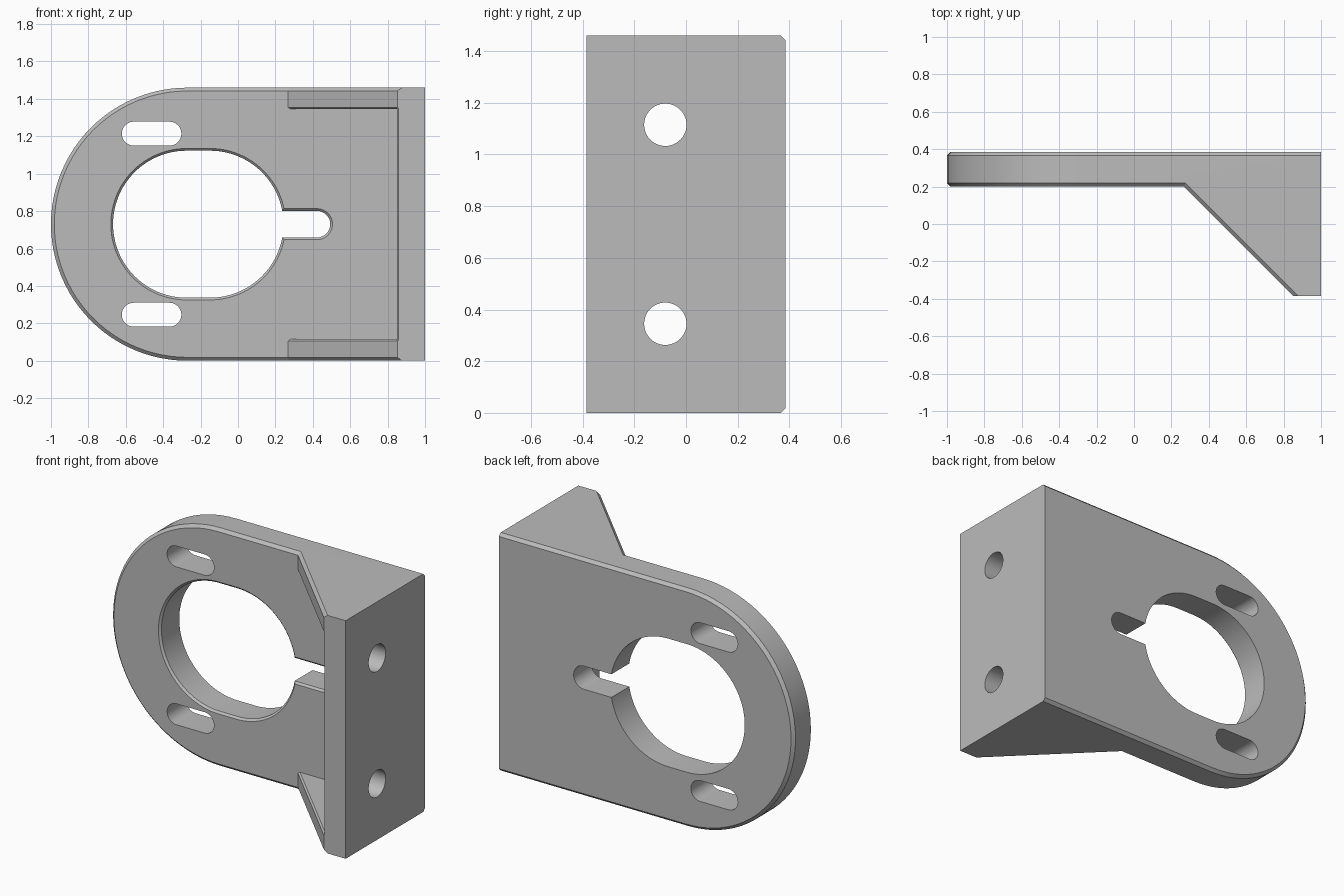
import bpy, bmesh
from math import sin, cos, pi

cube = bpy.data.objects.get("Cube")
if cube:
    bpy.data.objects.remove(cube, do_unlink=True)

H, MID = 1.46, 0.73              # height and its middle
FRONT, BACK = 0.20, 0.385        # plate faces in y
CH = 0.018                       # outer chamfer

grey = bpy.data.materials.new("plain_grey")
grey.use_nodes = True
colour = (0.5, 0.5, 0.5, 1)
grey.diffuse_color = colour
grey.node_tree.nodes["Principled BSDF"].inputs["Base Color"].default_value = colour


def loft(name, rings):
    """Closed solid through matching rings of points."""
    bm = bmesh.new()
    loops = [[bm.verts.new(p) for p in ring] for ring in rings]
    n = len(loops[0])
    for a, b in zip(loops, loops[1:]):
        for i in range(n):
            j = (i + 1) % n
            bm.faces.new((a[i], a[j], b[j], b[i]))
    bm.faces.new(loops[0])
    bm.faces.new(loops[-1])
    bmesh.ops.recalc_face_normals(bm, faces=bm.faces)
    mesh = bpy.data.meshes.new(name)
    bm.to_mesh(mesh)
    bm.free()
    mesh.materials.append(grey)
    obj = bpy.data.objects.new(name, mesh)
    bpy.context.collection.objects.link(obj)
    return obj


def combine(target, tool, operation):
    """Apply a boolean and discard the tool."""
    tool.hide_render = True
    mod = target.modifiers.new("combine", 'BOOLEAN')
    mod.operation, mod.object, mod.solver = operation, tool, 'EXACT'
    bpy.context.view_layer.objects.active = target
    bpy.ops.object.modifier_apply(modifier=mod.name)
    bpy.data.objects.remove(tool, do_unlink=True)


def arc(cx, cz, r, start, end, n=48):
    return [(cx + r * cos(start + (end - start) * i / n),
             cz + r * sin(start + (end - start) * i / n)) for i in range(n + 1)]


def plate_ring(y, inset):
    outline = arc(-0.27, MID, MID - inset, pi / 2, 3 * pi / 2)
    outline += [(1, inset), (1, H - inset)]
    return [(x, y, z) for x, z in outline]


def slot_ring(x0, x1, z, r, y):
    outline = arc(x0, z, r, pi / 2, 3 * pi / 2) + arc(x1, z, r, -pi / 2, pi / 2)
    return [(x, y, z) for x, z in outline]


def gusset_ring(z, shift):
    """Sloping side profile, with the slope moved inward by shift."""
    s = 0.467 + shift * 2 ** 0.5
    return [(s - 0.25, 0.25, z), (s + 0.385, -0.385, z), (1, -0.385, z), (1, 0.25, z)]


# Rounded plate with chamfered rim
bracket = loft("mounting_bracket", [
    plate_ring(FRONT, CH), plate_ring(FRONT + CH, 0),
    plate_ring(BACK - CH, 0), plate_ring(BACK, CH)])

# Upright flange with a small edge chamfer
flange = [(0.85, 0.25), (0.85, -0.377), (0.858, -0.385), (1, -0.385), (1, 0.25)]
combine(bracket, loft("flange", [[(x, y, z) for x, y in flange]
                                 for z in (0.09, H - 0.09)]), 'UNION')

# Side gussets, mirrored top and bottom
for mirror in (False, True):
    levels = [(0, CH), (CH, 0), (0.105, 0), (0.115, 0.01)]
    combine(bracket, loft("gusset", [gusset_ring(H - z if mirror else z, s)
                                     for z, s in levels]), 'UNION')

# Central bore and its keyway, chamfered at the front
for x0, x1, r in ((-0.275, -0.15, 0.393), (-0.1, 0.422, 0.071)):
    combine(bracket, loft("bore_cutter", [
        slot_ring(x0, x1, MID, r + 0.022, FRONT - 0.01),
        slot_ring(x0, x1, MID, r, FRONT + 0.012),
        slot_ring(x0, x1, MID, r, 0.5)]), 'DIFFERENCE')

for side in (-1, 1):
    # Adjustment slots
    z = MID + side * 0.484
    combine(bracket, loft("slot_cutter", [slot_ring(-0.557, -0.367, z, 0.064, y)
                                          for y in (0.1, 0.5)]), 'DIFFERENCE')
    # Bolt holes through the flange
    circle = arc(-0.08, MID + side * 0.385, 0.082, 0, 2 * pi)[:-1]
    combine(bracket, loft("bolt_cutter", [[(x, y, z) for y, z in circle]
                                          for x in (0.75, 1.1)]), 'DIFFERENCE')

# Smooth curves, crisp edges
bpy.ops.object.select_all(action='DESELECT')
bracket.select_set(True)
bpy.context.view_layer.objects.active = bracket
bpy.ops.object.shade_smooth_by_angle(angle=pi / 9)
